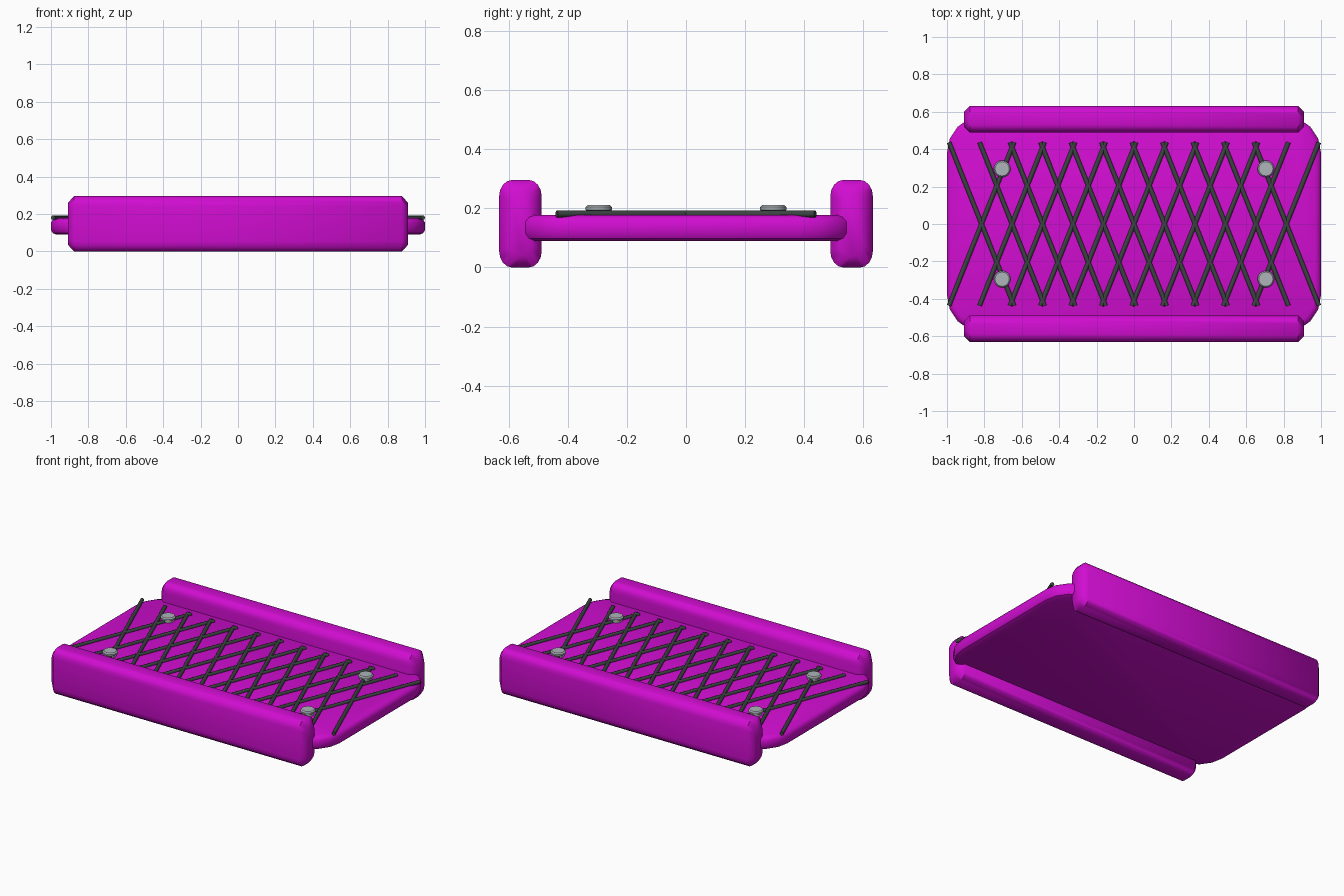
import bpy, bmesh, math
from mathutils import Vector, Matrix

cube = bpy.data.objects.get("Cube")
if cube:
    bpy.data.objects.remove(cube, do_unlink=True)


def make_material(name, rgb):
    mat = bpy.data.materials.new(name)
    mat.use_nodes = True
    mat.diffuse_color = (*rgb, 1)
    bsdf = next(n for n in mat.node_tree.nodes if n.type == 'BSDF_PRINCIPLED')
    bsdf.inputs["Base Color"].default_value = (*rgb, 1)
    return mat


magenta = make_material("magenta", (0.64, 0.004, 0.64))
dark_grey = make_material("dark grey", (0.045, 0.058, 0.055))
steel = make_material("steel", (0.42, 0.46, 0.49))


def rounded_rect(half_a, half_b, ra, rb, steps):
    """Outline of a rectangle with elliptical corners, counter-clockwise."""
    points = []
    for quarter, (sa, sb) in enumerate([(1, 1), (-1, 1), (-1, -1), (1, -1)]):
        for i in range(steps + 1):
            t = math.pi / 2 * (quarter + i / steps)
            points.append((sa * (half_a - ra) + ra * math.cos(t),
                           sb * (half_b - rb) + rb * math.sin(t)))
    return points


def loft(name, sections, mat, matrix, angle=35):
    """Skin a stack of (height, outline) sections and cap both ends."""
    bm = bmesh.new()
    rings = [[bm.verts.new(matrix @ Vector((a, b, h))) for a, b in outline]
             for h, outline in sections]
    for low, high in zip(rings, rings[1:]):
        for i in range(len(low)):
            j = (i + 1) % len(low)
            bm.faces.new((low[i], low[j], high[j], high[i]))
    bm.faces.new(rings[0][::-1])
    bm.faces.new(rings[-1])
    bmesh.ops.recalc_face_normals(bm, faces=bm.faces)
    mesh = bpy.data.meshes.new(name)
    bm.to_mesh(mesh)
    bm.free()
    mesh.materials.append(mat)
    obj = bpy.data.objects.new(name, mesh)
    bpy.context.collection.objects.link(obj)
    bpy.ops.object.select_all(action='DESELECT')
    obj.select_set(True)
    bpy.context.view_layer.objects.active = obj
    bpy.ops.object.shade_smooth_by_angle(angle=math.radians(angle))
    return obj


# Deck plate with rounded corners and a softened rim
def deck_outline(inset):
    return rounded_rect(1 - inset, 0.58 - inset, 0.2 - inset, 0.2 - inset, 4)


loft("deck", [(h, deck_outline(inset)) for h, inset in
              [(0.09, 0.03), (0.098, 0.01), (0.115, 0),
               (0.155, 0), (0.17, 0.01), (0.178, 0.03)]],
     magenta, Matrix.Identity(4))

# Side rails: rounded bars along x with chamfered ends
rail_body = rounded_rect(0.072, 0.148, 0.044, 0.055, 4)
rail_tip = rounded_rect(0.039, 0.111, 0.037, 0.037, 4)
along_x = Matrix(((0, 0, 1, 0), (1, 0, 0, 0), (0, 1, 0, 0), (0, 0, 0, 1)))
for side, y in (("front", -0.56), ("back", 0.56)):
    loft(side + "_rail",
         [(-0.91, rail_tip), (-0.877, rail_body), (0.877, rail_body), (0.91, rail_tip)],
         magenta, Matrix.Translation((0, y, 0.148)) @ along_x, 50)


def circle(radius, sides):
    return [(radius * math.cos(2 * math.pi * i / sides),
             radius * math.sin(2 * math.pi * i / sides)) for i in range(sides)]


# Diagonal mesh wires in two crossing directions
for label, lean in (("rising", 1), ("falling", -1)):
    for k in range(-5, 6):
        direction = Vector((lean * 0.174, 0.437, 0))
        turn = direction.to_track_quat('Z', 'Y').to_matrix().to_4x4()
        half = direction.length
        loft(f"{label}_wire_{k + 6}",
             [(-half, circle(0.012, 8)), (half, circle(0.012, 8))],
             dark_grey, Matrix.Translation((k * 0.163, 0, 0.181)) @ turn, 50)

# Four bolt heads holding the mesh
for x_name, x in (("right", -0.705), ("left", 0.705)):
    for y_name, y in (("front", -0.295), ("back", 0.295)):
        loft(f"{y_name}_{x_name}_bolt",
             [(h, circle(r, 16)) for h, r in
              [(0.175, 0.037), (0.19, 0.037), (0.195, 0.045),
               (0.204, 0.045), (0.211, 0.038)]],
             steel, Matrix.Translation((x, y, 0)))
